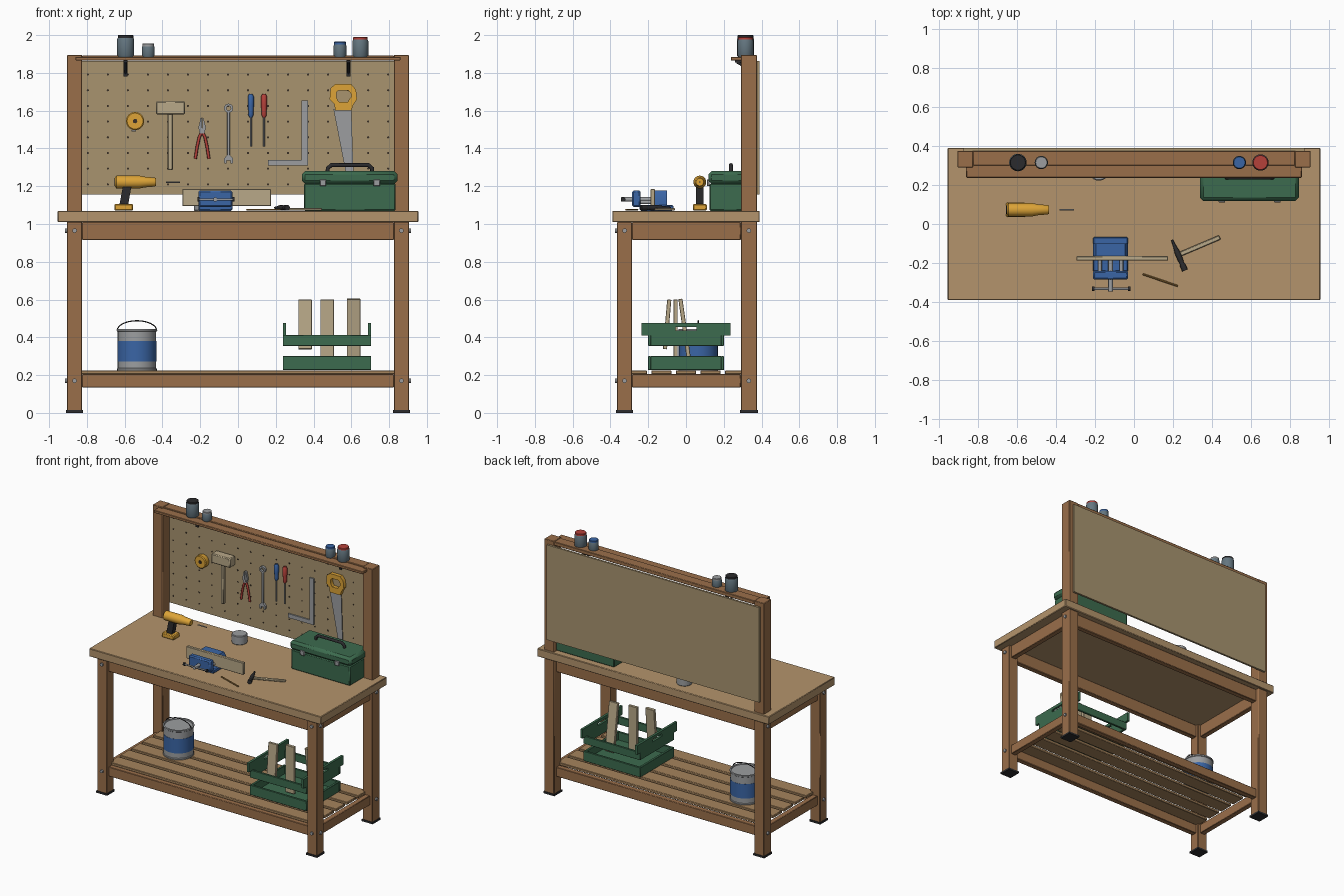
import bpy, bmesh
from math import sin, cos, pi, radians
from mathutils import Vector, Matrix

if "Cube" in bpy.data.objects:
    bpy.data.objects.remove(bpy.data.objects["Cube"])

def mat(name, hexa):
    m = bpy.data.materials.new(name)
    c = [int(hexa[i:i+2], 16) / 255 for i in (0, 2, 4)]
    m.diffuse_color = [((v + .055) / 1.055) ** 2.4 for v in c] + [1]
    m.use_nodes = True
    m.node_tree.nodes["Principled BSDF"].inputs["Base Color"].default_value = m.diffuse_color
    return m

WOOD, TOP, SLAT = mat("frame_wood", "9A6F4A"), mat("top_wood", "B4946C"), mat("slat_wood", "A5835C")
PEG, DARK, BLACK = mat("pegboard", "A8946F"), mat("dark", "3A3026"), mat("black", "2B2B2D")
STEEL, PALE, GLASS = mat("steel", "9C9EA0"), mat("pale_wood", "B8A888"), mat("glass", "647680")
GREEN, BLUE, RED, YEL = mat("green", "3C6B4E"), mat("blue", "3A65A5"), mat("red", "B5413A"), mat("yellow", "DDA437")

def finish(name, bm, m):
    bmesh.ops.recalc_face_normals(bm, faces=bm.faces)
    me = bpy.data.meshes.new(name)
    bm.to_mesh(me)
    bm.free()
    me.materials.append(m)
    o = bpy.data.objects.new(name, me)
    bpy.context.collection.objects.link(o)
    return o

def box(name, x0, x1, y0, y1, z0, z1, m, bevel=.003, rot=None):
    bm = bmesh.new()
    bmesh.ops.create_cube(bm, size=1, matrix=Matrix.Diagonal((x1 - x0, y1 - y0, z1 - z0, 1)))
    o = finish(name, bm, m)
    o.location = ((x0 + x1) / 2, (y0 + y1) / 2, (z0 + z1) / 2)
    if rot: o.rotation_euler = rot
    if bevel:
        b = o.modifiers.new("bevel", 'BEVEL')
        b.width, b.segments = bevel, 1
    return o

def lathe(name, base, axis, profile, m, n=24):
    """Turned part: profile of (radius, distance along axis)."""
    bm = bmesh.new()
    loops = [[bm.verts.new((r * cos(2*pi*i/n), r * sin(2*pi*i/n), h)) for i in range(n)] for r, h in profile]
    for a, b in zip(loops, loops[1:]):
        for i in range(n):
            bm.faces.new((a[i], a[(i+1) % n], b[(i+1) % n], b[i]))
    bm.faces.new(loops[0]); bm.faces.new(loops[-1])
    o = finish(name, bm, m)
    o.rotation_euler = Vector(axis).to_track_quat('Z', 'Y').to_euler()
    o.location = base
    return o

def rod(name, p0, p1, r, m, n=12):
    d = Vector(p1) - Vector(p0)
    return lathe(name, p0, d, [(r, 0), (r, d.length)], m, n)

def prism(name, pts, y0, y1, m, hole=None):
    """Outline in x,z given thickness in y; hole has as many points as pts."""
    bm = bmesh.new()
    rings = [[bm.verts.new((x, y, z)) for x, z in p] for y in (y0, y1) for p in ([pts, hole] if hole else [pts])]
    n = len(pts)
    def bridge(a, b):
        for i in range(n):
            bm.faces.new((a[i], a[(i+1) % n], b[(i+1) % n], b[i]))
    if hole:
        for a, b in ((0, 1), (2, 3), (0, 2), (1, 3)): bridge(rings[a], rings[b])
    else:
        bm.faces.new(rings[0]); bm.faces.new(rings[1]); bridge(*rings)
    return finish(name, bm, m)

def tube(name, pts, r, m):
    cu = bpy.data.curves.new(name, 'CURVE')
    cu.dimensions, cu.bevel_depth, cu.bevel_resolution = '3D', r, 2
    s = cu.splines.new('POLY')
    s.points.add(len(pts) - 1)
    for p, q in zip(s.points, pts): p.co = (*q, 1)
    cu.materials.append(m)
    o = bpy.data.objects.new(name, cu)
    bpy.context.collection.objects.link(o)

def circ(x, z, r, n=20, rz=None):
    return [(x + r * cos(2*pi*i/n), z + (rz or r) * sin(2*pi*i/n)) for i in range(n)]

# Bench frame: legs, feet, bolts, rails, slats
box("bench_top", -.955, .955, -.39, .39, 1.01, 1.07, TOP, .004)
for s, side in ((-1, "left"), (1, "right")):
    c = s * .865
    for y0, y1, top, n in ((-.365, -.285, 1.01, "front"), (.29, .375, 1.895, "back")):
        box(f"{side}_{n}_leg", c - .04, c + .04, y0, y1, .01, top, WOOD)
        box(f"{side}_{n}_foot", c - .045, c + .045, y0 - .005, y1 + .005, 0, .014, BLACK, 0)
        ym = (y0 + y1) / 2
        for z in (.965, .17):
            rod("side_bolt", (c + s*.035, ym, z), (c + s*.05, ym, z), .012, STEEL)
            if n == "front":
                rod("front_bolt", (c, -.36, z), (c, -.375, z), .012, STEEL)
    for z0, z1 in ((.135, .205), (.915, 1.01)):
        box(f"{side}_rail", c - .02, c + .02, -.285, .29, z0, z1, WOOD)
for y in (-.325, .33):
    for z0, z1 in ((.135, .205), (.915, 1.01)):
        box("long_rail", -.825, .825, y - .02, y + .02, z0, z1, WOOD)
for i in range(5):
    y = -.26 + .13 * i
    box("shelf_slat", -.845, .845, y - .053, y + .053, .205, .225, SLAT)

# Pegboard with holes, top rail, shelf and brackets
box("pegboard", -.875, .875, .375, .39, 1.155, 1.862, PEG, 0)
for i in range(16):
    for j in range(8):
        x, z = -.795 + .106 * i, 1.21 + .083 * j
        rod("peg_hole", (x, .376, z), (x, .3735, z), .006, DARK, 8)
box("top_rail", -.825, .825, .30, .375, 1.865, 1.893, WOOD)
box("top_shelf", -.86, .86, .237, .372, 1.865, 1.885, WOOD)
for x in (-.595, .585):
    box("bracket_back", x - .01, x + .01, .365, .375, 1.78, 1.865, BLACK, 0)
    box("bracket_arm", x - .01, x + .01, .26, .375, 1.855, 1.865, BLACK, 0)
    rod("bracket_brace", (x, .37, 1.80), (x, .27, 1.857), .007, BLACK)

# Jars on the shelf
for x, r, h, m in ((-.595, .045, .115, BLACK), (-.475, .034, .07, STEEL), (.54, .034, .08, BLUE), (.648, .042, .105, RED)):
    lathe("jar", (x, .315, 1.885), (0, 0, 1), [(r*.9, 0), (r, .008), (r, h - .022), (r*.9, h - .012)], GLASS)
    lathe("jar_lid", (x, .315, 1.885 + h - .014), (0, 0, 1), [(r*.92, 0), (r*.92, .011), (r*.85, .014)], m)

# Hanging tools
lathe("tape_measure", (-.545, .372, 1.545), (0, -1, 0), [(.046, 0), (.048, .005), (.048, .035), (.042, .04)], YEL)
rod("tape_hub", (-.545, .335, 1.545), (-.545, .328, 1.545), .012, DARK)
box("tape_tip", -.565, -.54, .345, .36, 1.49, 1.498, STEEL, 0)
box("mallet_head", -.435, -.28, .305, .37, 1.58, 1.65, PALE, .006)
box("mallet_handle", -.373, -.345, .325, .35, 1.285, 1.585, PALE, .005)
for s in (-1, 1):
    prism("plier_jaw", [(-.19 + s*a, z) for a, z in ((.001, 1.565), (.008, 1.56), (.02, 1.51), (.012, 1.48), (-.01, 1.48), (.001, 1.51))], .35, .368, STEEL)
    tube("plier_grip", [(-.19 - s*.005, .359, 1.50), (-.19 + s*.015, .359, 1.46), (-.19 + s*.026, .359, 1.41), (-.19 + s*.036, .359, 1.345)], .008, RED)
rod("plier_pivot", (-.19, .37, 1.495), (-.19, .345, 1.495), .012, STEEL)
box("wrench_shaft", -.058, -.042, .358, .37, 1.355, 1.60, STEEL)
prism("wrench_ring", circ(-.05, 1.613, .024), .355, .372, STEEL, circ(-.05, 1.613, .012))
prism("wrench_jaw", [(-.05 + a, z) for a, z in ((-.008, 1.365), (-.025, 1.345), (-.022, 1.32), (-.011, 1.32), (-.011, 1.337), (.011, 1.337), (.011, 1.32), (.022, 1.32), (.025, 1.345), (.008, 1.365))], .355, .372, STEEL)
for x, m in ((.068, BLUE), (.138, RED)):
    lathe("screwdriver_handle", (x, .355, 1.565), (0, 0, 1), [(.008, 0), (.014, .012), (.013, .03), (.016, .06), (.016, .11), (.01, .122)], m, 12)
    rod("screwdriver_shaft", (x, .355, 1.41), (x, .355, 1.57), .005, STEEL, 8)
prism("square", [(.16, 1.31), (.37, 1.31), (.37, 1.655), (.335, 1.655), (.335, 1.34), (.16, 1.34)], .36, .37, STEEL)
outer = [(.515, 1.60), (.60, 1.60), (.61, 1.63), (.63, 1.66), (.625, 1.71), (.60, 1.74), (.515, 1.74), (.49, 1.72), (.485, 1.66), (.51, 1.635)]
hole = [(.535, 1.645), (.58, 1.645), (.585, 1.655), (.597, 1.67), (.597, 1.69), (.585, 1.707), (.535, 1.707), (.523, 1.70), (.52, 1.675), (.528, 1.655)]
prism("saw_handle", outer, .345, .372, YEL, hole)
prism("saw_blade", [(.505, 1.61), (.60, 1.61), (.612, 1.25), (.575, 1.25)], .357, .362, STEEL)

# Cordless drill
lathe("drill_body", (-.652, .073, 1.222), (1, 0, 0), [(.024, 0), (.034, .008), (.034, .13), (.028, .16), (.024, .21), (.02, .217)], YEL)
rod("drill_rear_cap", (-.655, .073, 1.222), (-.645, .073, 1.222), .022, BLACK, 24)
prism("drill_grip", [(-.628, 1.10), (-.582, 1.10), (-.565, 1.195), (-.61, 1.195)], .053, .093, BLACK)
box("drill_battery", -.655, -.555, .036, .11, 1.071, 1.106, YEL, .006)
rod("drill_bit", (-.382, .073, 1.222), (-.308, .073, 1.222), .004, STEEL, 8)

# Vise holding a board
box("vise_base", -.21, -.03, -.245, -.067, 1.07, 1.10, BLUE, .006)
prism("vise_rear_jaw", [(-.21, 1.10), (-.03, 1.10), (-.03, 1.155), (-.045, 1.178), (-.195, 1.178), (-.21, 1.155)], -.165, -.10, BLUE)
box("vise_front_jaw", -.21, -.03, -.285, -.24, 1.09, 1.178, BLUE, .008)
for x in (-.175, -.065):
    rod("vise_guide", (x, -.26, 1.115), (x, -.12, 1.115), .01, STEEL)
rod("vise_screw", (-.12, -.345, 1.13), (-.12, -.12, 1.13), .012, STEEL)
rod("vise_handle", (-.205, -.332, 1.13), (-.03, -.332, 1.13), .006, STEEL)
for x in (-.215, -.03):
    rod("vise_handle_end", (x, -.332, 1.13), (x + .012, -.332, 1.13), .012, BLACK)
box("clamped_board", -.295, .175, -.188, -.165, 1.095, 1.185, PALE)

# Tin, hammer and pencil
lathe("tin", (-.18, .275, 1.07), (0, 0, 1), [(.05, 0), (.053, .004), (.053, .062), (.048, .066)], STEEL)
a = radians(23)
box("hammer_handle", .21, .45, -.127, -.103, 1.071, 1.085, PALE, .004, (0, 0, a))
d = Vector((-sin(a), cos(a), 0))
lathe("hammer_head", Vector((.228, -.16, 1.086)) - d * .085, d, [(.015, 0), (.015, .03), (.011, .04), (.014, .06), (.014, .1), (.009, .13), (.005, .17)], BLACK, 12)
rod("pencil", (.045, -.257, 1.075), (.225, -.318, 1.075), .005, mat("pencil", "8F6A35"), 6)

# Toolbox
box("toolbox_body", .35, .835, .125, .345, 1.07, 1.215, GREEN, .006)
box("toolbox_lid", .338, .845, .118, .352, 1.212, 1.28, GREEN, .018)
for x in (.45, .735):
    box("toolbox_latch", x - .017, x + .017, .11, .125, 1.20, 1.235, STEEL)
tube("toolbox_handle", [(.475, .238, 1.275), (.475, .238, 1.295), (.495, .238, 1.312), (.69, .238, 1.312), (.71, .238, 1.295), (.71, .238, 1.275)], .011, BLACK)

# Paint can
P = (-.535, .065, .225)
lathe("paint_can", P, (0, 0, 1), [(.105, 0), (.105, .008), (.102, .012), (.102, .205), (.106, .208), (.106, .218), (.096, .22), (.094, .212)], STEEL, 32)
lathe("paint_label", (-.535, .065, .273), (0, 0, 1), [(.1035, 0), (.1035, .107)], BLUE, 32)
tube("paint_can_handle", [(-.535 - .105 * cos(pi*i/16), .065, .435 + .053 * sin(pi*i/16)) for i in range(17)], .003, BLACK)

# Crate with offcuts
for y in (-.193, .193):
    for z0, z1 in ((.227, .30), (.355, .413)):
        box("crate_long_board", .237, .705, y - .008, y + .008, z0, z1, GREEN, .002)
for x in (.246, .696):
    for z0, z1 in ((.227, .30), (.355, .413)):
        box("crate_end_board", x - .009, x + .009, -.186, .186, z0, z1, GREEN, .002)
    for y0, y1, z0, z1 in ((-.235, -.055, .41, .477), (.055, .235, .41, .477), (-.055, .055, .41, .437), (-.055, .055, .455, .477)):
        box("crate_handle_board", x - .009, x + .009, y0, y1, z0, z1, GREEN, 0)
box("crate_floor", .245, .697, -.19, .19, .226, .24, GREEN, 0)
for x, y, z0, z1, t in ((.355, -.10, .337, .60, -5), (.472, -.055, .25, .60, 0), (.612, -.005, .25, .605, 8)):
    box("offcut", x - .036, x + .036, y - .011, y + .011, z0, z1, PALE, .002, (radians(t), 0, 0))

# Smooth round parts, keep edges sharp
for o in bpy.context.collection.objects:
    if o.type == 'MESH':
        o.select_set(True)
        bpy.context.view_layer.objects.active = o
bpy.ops.object.shade_smooth_by_angle(angle=radians(35))
